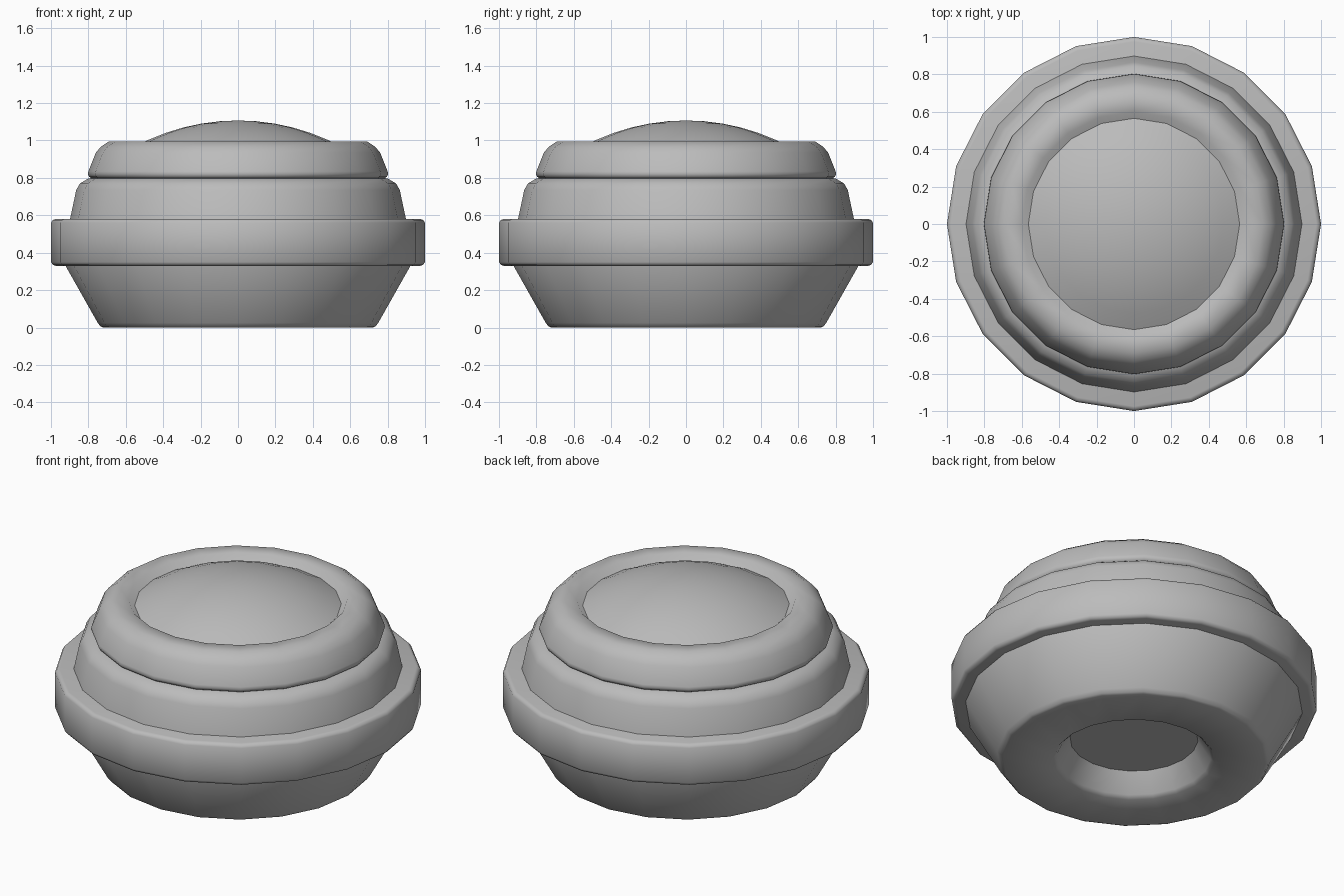
import bpy
import bmesh
import math

if "Cube" in bpy.data.objects:
    bpy.data.objects.remove(bpy.data.objects["Cube"], do_unlink=True)

SIDES = 20

# Single neutral grey
grey = bpy.data.materials.new("neutral_grey")
grey.use_nodes = True
colour = (0.5, 0.5, 0.5, 1.0)
grey.diffuse_color = colour
grey.node_tree.nodes["Principled BSDF"].inputs["Base Color"].default_value = colour


def lathe(name, profile, angle=50):
    """Revolve (radius, height) points that start and end on the z axis."""
    bm = bmesh.new()
    verts = [bm.verts.new((r, 0, z)) for r, z in profile]
    edges = [bm.edges.new(pair) for pair in zip(verts, verts[1:])]
    bmesh.ops.spin(bm, geom=verts + edges, cent=(0, 0, 0), axis=(0, 0, 1),
                   angle=math.tau, steps=SIDES, use_duplicate=False)
    bmesh.ops.remove_doubles(bm, verts=bm.verts, dist=0.0005)
    bmesh.ops.recalc_face_normals(bm, faces=bm.faces)
    mesh = bpy.data.meshes.new(name)
    bm.to_mesh(mesh)
    bm.free()
    mesh.materials.append(grey)
    obj = bpy.data.objects.new(name, mesh)
    bpy.context.collection.objects.link(obj)
    bpy.ops.object.select_all(action='DESELECT')
    obj.select_set(True)
    bpy.context.view_layer.objects.active = obj
    bpy.ops.object.shade_smooth_by_angle(angle=math.radians(angle))
    return obj


# Tapered base with a recess underneath
lathe("tapered_base", [
    (0, 0.13), (0.35, 0.13), (0.42, 0.02), (0.44, 0),
    (0.72, 0), (0.735, 0.006), (0.75, 0.025), (0.925, 0.335),
    (0.925, 0.40), (0, 0.40)])

# Wide bevelled flange
lathe("flange", [
    (0, 0.33), (0.975, 0.33), (0.99, 0.335), (1.0, 0.35),
    (1.0, 0.56), (0.99, 0.575), (0.975, 0.58), (0, 0.58)])

# Rounded collar above the flange
lathe("collar", [
    (0, 0.55), (0.905, 0.55), (0.898, 0.58), (0.865, 0.735),
    (0.845, 0.77), (0.80, 0.797), (0.77, 0.80), (0, 0.80)])

# Rounded cap with a shallow rim around the dome
lathe("cap_ring", [
    (0, 0.79), (0.77, 0.79), (0.795, 0.805), (0.803, 0.82), (0.80, 0.835),
    (0.76, 0.935), (0.735, 0.965), (0.69, 0.995), (0.60, 0.995),
    (0.56, 0.955), (0, 0.955)])

# Low dome, an arc of a sphere
edge_r, edge_z, top_z = 0.565, 0.96, 1.107
rise = top_z - edge_z
radius = (edge_r ** 2 + rise ** 2) / (2 * rise)
half = math.asin(edge_r / radius)
arc = [(radius * math.sin(half * i / 6), top_z - radius * (1 - math.cos(half * i / 6)))
       for i in range(7)]
lathe("dome", arc + [(edge_r, 0.94), (0, 0.94)])
